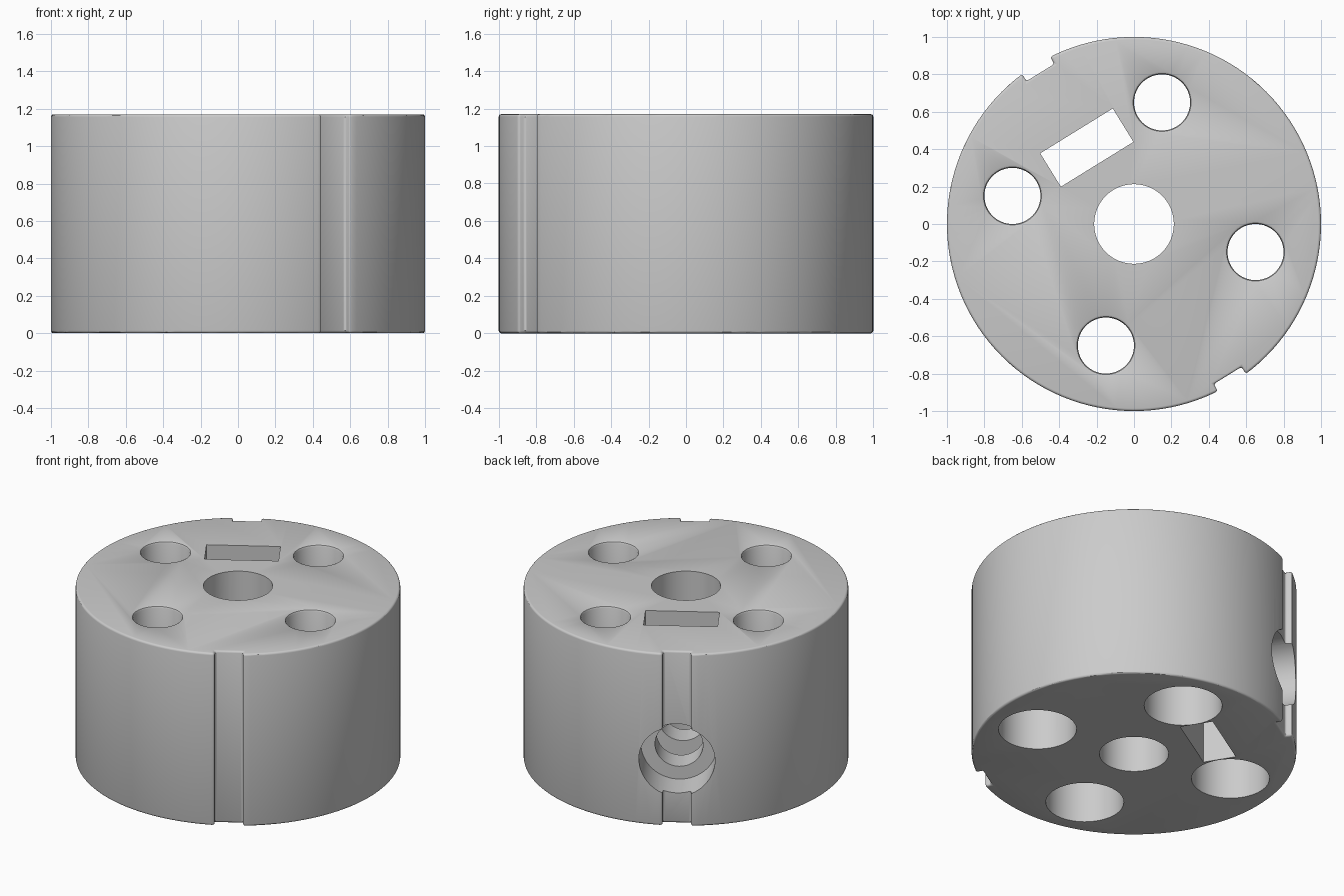
import bpy
import bmesh
import math
from mathutils import Matrix, Vector

cube = bpy.data.objects.get("Cube")
if cube:
    bpy.data.objects.remove(cube, do_unlink=True)

HEIGHT = 1.17
KEY_ANGLE = math.radians(121.7)   # direction of grooves, slot and clamp bore

grey = bpy.data.materials.new("plain grey")
grey.use_nodes = True
grey.diffuse_color = (0.6, 0.6, 0.6, 1)
grey.node_tree.nodes["Principled BSDF"].inputs["Base Color"].default_value = (0.6, 0.6, 0.6, 1)


def add_object(name, bm, matrix=None):
    bmesh.ops.recalc_face_normals(bm, faces=bm.faces)
    if matrix:
        bm.transform(matrix)
    mesh = bpy.data.meshes.new(name)
    bm.to_mesh(mesh)
    bm.free()
    mesh.materials.append(grey)
    obj = bpy.data.objects.new(name, mesh)
    bpy.context.collection.objects.link(obj)
    return obj


def lathe(name, profile, segments=64, matrix=None):
    """Closed solid from (radius, height) pairs about z."""
    bm = bmesh.new()
    rings = []
    for r, z in profile:
        rings.append([bm.verts.new((r * math.cos(a), r * math.sin(a), z))
                      for a in (math.tau * i / segments for i in range(segments))])
    for low, high in zip(rings, rings[1:]):
        for i in range(segments):
            j = (i + 1) % segments
            bm.faces.new((low[i], low[j], high[j], high[i]))
    bm.faces.new(rings[0])
    bm.faces.new(rings[-1])
    return add_object(name, bm, matrix)


def radial_box(name, radius, size, angle):
    bm = bmesh.new()
    bmesh.ops.create_cube(bm, size=1)
    bm.transform(Matrix.Diagonal((*size, 1)))
    place = Matrix.Rotation(angle, 4, "Z") @ Matrix.Translation((radius, 0, HEIGHT / 2))
    return add_object(name, bm, place)


def apply(obj, modifier):
    bpy.ops.object.select_all(action="DESELECT")
    bpy.context.view_layer.objects.active = obj
    obj.select_set(True)
    bpy.ops.object.modifier_apply(modifier=modifier.name)


def cut(obj, cutter):
    mod = obj.modifiers.new("cut", "BOOLEAN")
    mod.operation = "DIFFERENCE"
    mod.solver = "EXACT"
    mod.object = cutter
    cutter.hide_render = True
    apply(obj, mod)
    bpy.data.objects.remove(cutter, do_unlink=True)


# Round body with two opposite alignment grooves
body = lathe("hub_body", [(1, 0), (1, HEIGHT)], 128)
for turn in (0, math.pi):
    cut(body, radial_box("groove_cutter", 1.052, (0.2, 0.175, 2), KEY_ANGLE + turn))

# Softened rims and groove lips
bevel = body.modifiers.new("rim", "BEVEL")
bevel.width = 0.014
bevel.segments = 3
bevel.limit_method = "ANGLE"
bevel.angle_limit = math.radians(40)
apply(body, bevel)

# Centre bore
cut(body, lathe("bore_cutter", [(0.213, -0.1), (0.213, HEIGHT + 0.1)], 64))

# Four counterbored bolt holes with eased top rims
bolt_profile = [(0.24, -0.1), (0.24, 0.6), (0.15, 0.6), (0.15, HEIGHT - 0.015),
                (0.155, HEIGHT - 0.005), (0.165, HEIGHT), (0.165, HEIGHT + 0.1)]
for i in range(4):
    angle = math.radians(77 + 90 * i)
    spot = Matrix.Translation((0.667 * math.cos(angle), 0.667 * math.sin(angle), 0))
    cut(body, lathe("bolt_cutter", bolt_profile, 64, spot))

# Nut slot through the full height
cut(body, radial_box("slot_cutter", 0.48, (0.21, 0.456, 2), KEY_ANGLE))

# Stepped clamp-screw bore from the back groove into the centre
outward = Vector((math.cos(KEY_ANGLE), math.sin(KEY_ANGLE), 0))
aim = Matrix.Translation((0, 0, 0.44)) @ outward.to_track_quat("Z", "Y").to_matrix().to_4x4()
cut(body, lathe("clamp_cutter", [(0.148, 0), (0.148, 0.75), (0.235, 0.75), (0.235, 1.1)], 64, aim))

bpy.ops.object.select_all(action="DESELECT")
bpy.context.view_layer.objects.active = body
body.select_set(True)
bpy.ops.object.shade_smooth_by_angle(angle=math.radians(30))
